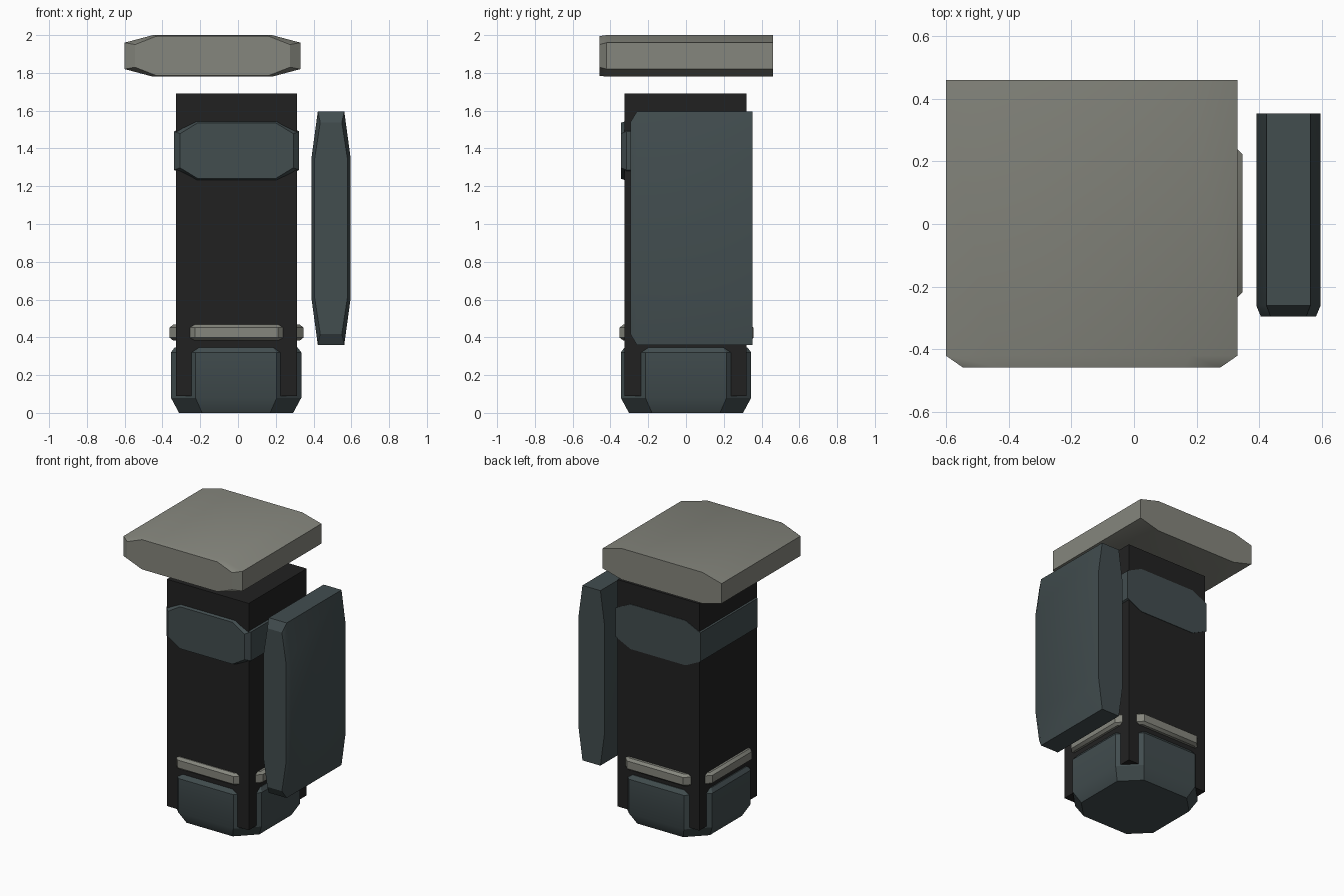
import bpy, bmesh, math
from mathutils import Vector

if "Cube" in bpy.data.objects:
    bpy.data.objects.remove(bpy.data.objects["Cube"])


def material(name, rgb):
    m = bpy.data.materials.new(name)
    m.diffuse_color = (*rgb, 1)
    m.use_nodes = True
    m.node_tree.nodes["Principled BSDF"].inputs["Base Color"].default_value = m.diffuse_color
    return m


GREY = material("warm grey", (0.235, 0.238, 0.205))
TEAL = material("dark teal", (0.054, 0.074, 0.078))
BLACK = material("near black", (0.0155, 0.0155, 0.0155))


def octagon(ha, hb, fa, fb):
    """Chamfered rectangle: half sizes ha, hb and half lengths of its flats fa, fb."""
    return [(fa, -hb), (ha, -fb), (ha, fb), (fa, hb),
            (-fa, hb), (-ha, fb), (-ha, -fb), (-fa, -hb)]


def loft(name, rings, mat):
    """Skin a list of closed rings and cap both ends."""
    bm = bmesh.new()
    loops = [[bm.verts.new(Vector(p)) for p in ring] for ring in rings]
    n = len(rings[0])
    for a, b in zip(loops, loops[1:]):
        for i in range(n):
            j = (i + 1) % n
            bm.faces.new((a[i], a[j], b[j], b[i]))
    bm.faces.new(loops[0])
    bm.faces.new(loops[-1])
    bmesh.ops.recalc_face_normals(bm, faces=bm.faces)
    mesh = bpy.data.meshes.new(name)
    bm.to_mesh(mesh)
    bm.free()
    mesh.materials.append(mat)
    ob = bpy.data.objects.new(name, mesh)
    bpy.context.collection.objects.link(ob)
    bpy.ops.object.select_all(action='DESELECT')
    ob.select_set(True)
    bpy.context.view_layer.objects.active = ob
    bpy.ops.object.shade_smooth_by_angle(angle=math.radians(30))
    return ob


def front_slab(name, cx, cz, sections, mat):
    """Octagonal slab running front to back; sections are (y, hx, hz, fx, fz)."""
    loft(name, [[(cx + a, y, cz + b) for a, b in octagon(*s)]
                for y, *s in sections], mat)


def standing_stack(name, cx, cy, sections, mat):
    """Octagonal stack running upward; sections are (z, half size, half flat)."""
    loft(name, [[(cx + a, cy + b, z) for a, b in octagon(h, h, f, f)]
                for z, h, f in sections], mat)


# Square core column
corners = [(-0.328, -0.325), (0.312, -0.325), (0.312, 0.32), (-0.328, 0.32)]
loft("core_column", [[(x, y, z) for x, y in corners] for z in (0.09, 1.692)], BLACK)

# Floating top slab, bevelled at the front
front_slab("top_slab", -0.135, 1.89,
           [(-0.458, 0.41, 0.105, 0.295, 0.06),
            (-0.42, 0.465, 0.11, 0.315, 0.07),
            (0.46, 0.465, 0.11, 0.315, 0.07)], GREY)

# Floating side panel, bevelled at the front
front_slab("side_panel", 0.4925, 0.978,
           [(-0.295, 0.088, 0.56, 0.057, 0.36),
            (-0.26, 0.1025, 0.618, 0.07, 0.38),
            (0.352, 0.1025, 0.618, 0.07, 0.38)], TEAL)

# Upper band passing through the column
front_slab("upper_band", -0.007, 1.388,
           [(-0.345, 0.30, 0.148, 0.205, 0.09),
            (-0.315, 0.331, 0.158, 0.215, 0.102),
            (0.323, 0.331, 0.158, 0.215, 0.102)], TEAL)

# Thin ring showing as a stripe on each face
standing_stack("lower_stripe", -0.008, 0.003,
               [(0.383, 0.335, 0.215), (0.398, 0.354, 0.22),
                (0.452, 0.354, 0.22), (0.467, 0.335, 0.215)], GREY)

# Chamfered foot
standing_stack("foot", -0.01, 0.0,
               [(0.0, 0.302, 0.18), (0.08, 0.345, 0.215),
                (0.32, 0.345, 0.215), (0.347, 0.325, 0.195)], TEAL)
